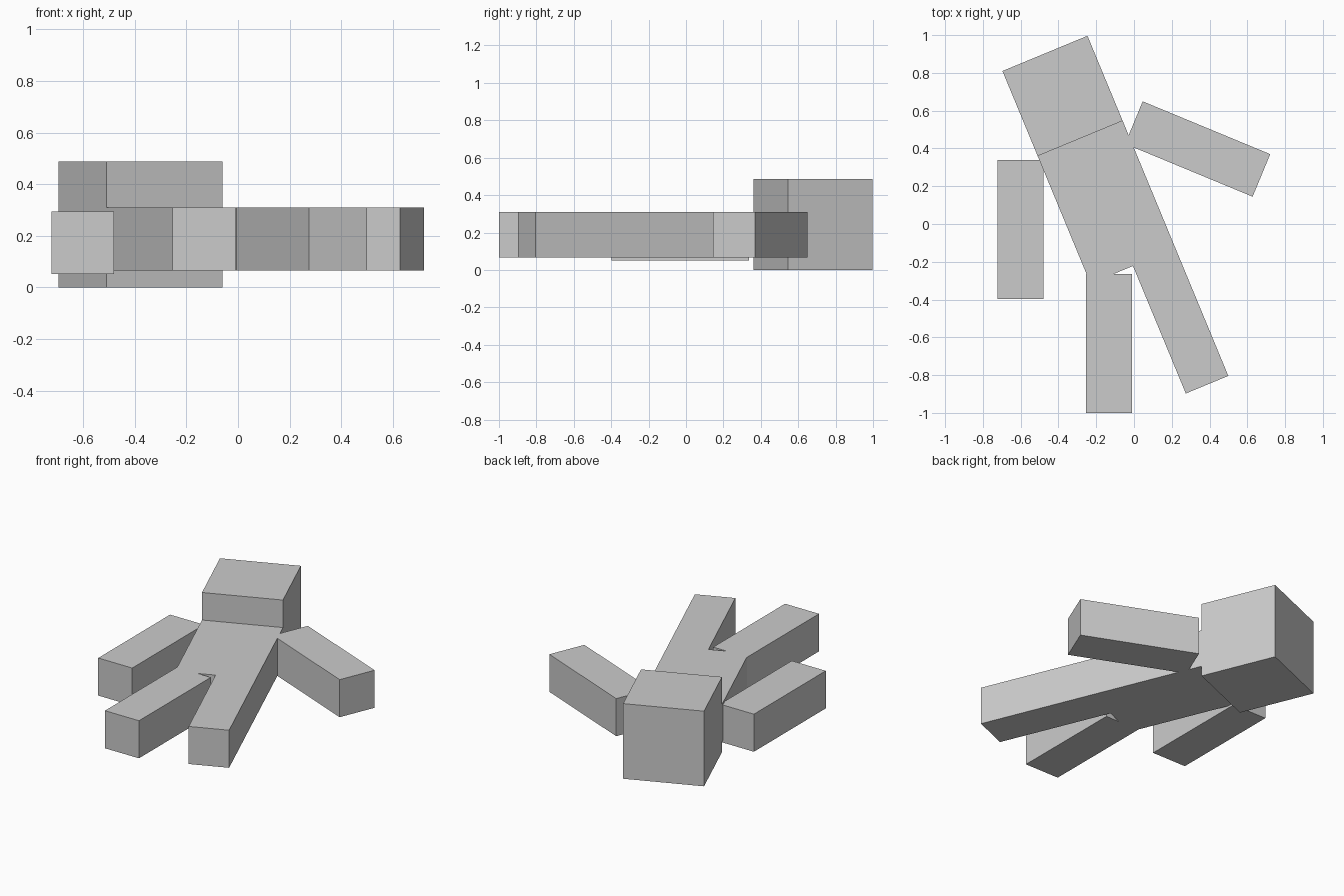
import bpy
import math
from mathutils import Vector, Matrix

if "Cube" in bpy.data.objects:
    bpy.data.objects.remove(bpy.data.objects["Cube"])

grey = bpy.data.materials.new("plain_grey")
grey.diffuse_color = (0.6, 0.6, 0.6, 1)
grey.use_nodes = True
grey.node_tree.nodes["Principled BSDF"].inputs["Base Color"].default_value = grey.diffuse_color

U = 0.2436                      # limb thickness, the base unit of the figure
TILT = math.radians(22.5)       # how far the body leans
MID = 0.187                     # height of the body's mid plane


def box(name, centre, size, angle=0.0):
    """Flat-sided block turned about the vertical axis."""
    bpy.ops.mesh.primitive_cube_add(size=1)
    ob = bpy.context.object
    ob.name = name
    ob.data.transform(Matrix.Diagonal((*size, 1)))
    ob.location = centre
    ob.rotation_euler.z = angle
    ob.data.materials.append(grey)
    return ob


# Body frame: origin at the neck centre, tilted axes
neck = Vector((-0.285, 0.453, 0))
right = Vector((math.cos(TILT), math.sin(TILT), 0))
up = Vector((-math.sin(TILT), math.cos(TILT), 0))


def on_body(x, y, z):
    return neck + right * x + up * y + Vector((0, 0, z))


# Head, torso and the leg in line with the body
box("head", on_body(0, U, U), (2 * U, 2 * U, 2 * U), TILT)
box("torso", on_body(0, -1.5 * U, MID), (2 * U, 3 * U, U), TILT)
box("right_leg", on_body(U / 2, -4.5 * U, MID), (U, 3 * U, U), TILT)

# Splayed limbs
box("left_leg", (-0.132, -0.632, MID), (U, 0.736, U))
box("left_arm", (-0.602, -0.03, MID - 0.014), (U, 0.736, U))
box("right_arm", (0.337, 0.397, MID), (3 * U, U, U), -TILT)
